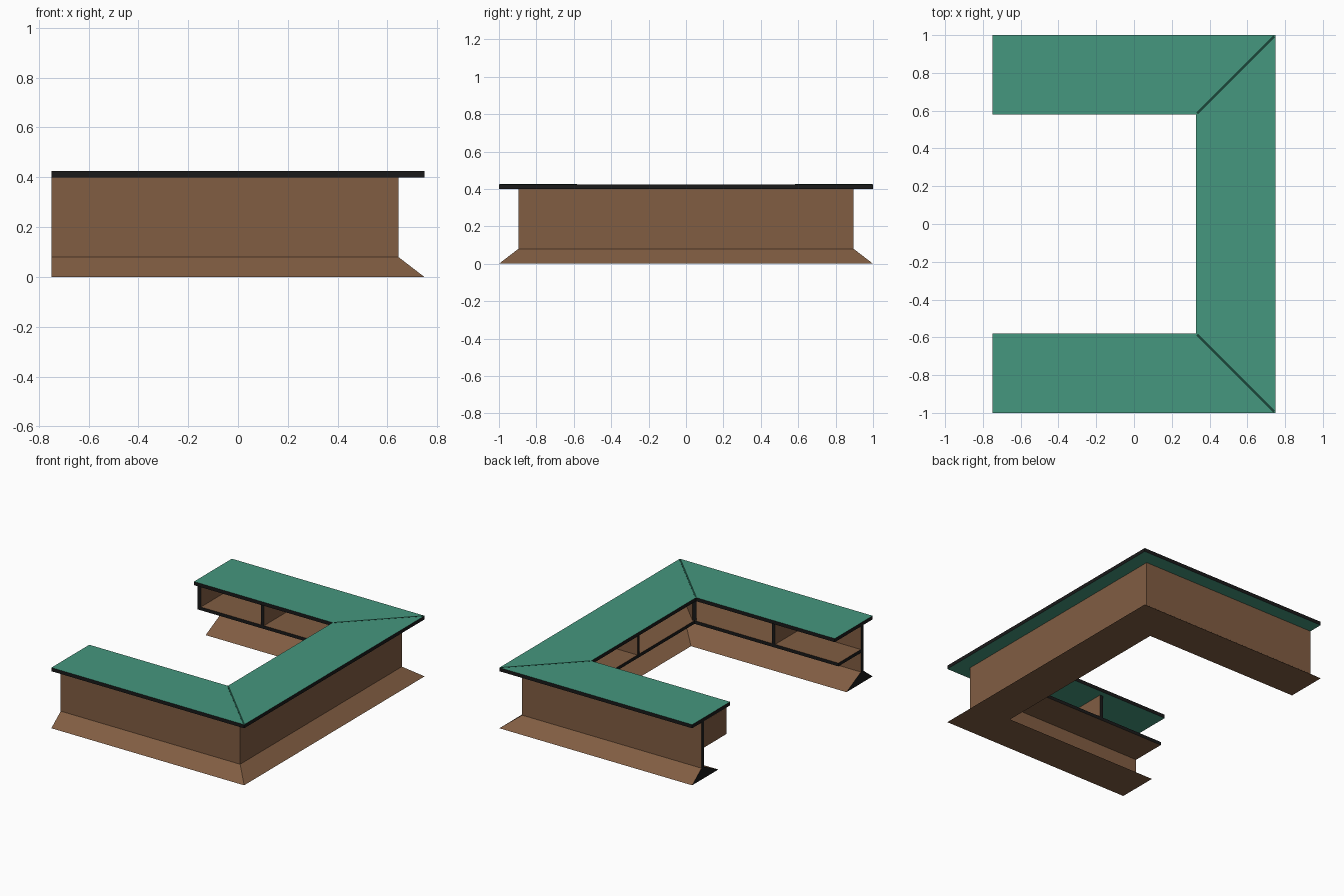
import bpy, bmesh
from mathutils import Vector

if "Cube" in bpy.data.objects:
    bpy.data.objects.remove(bpy.data.objects["Cube"])

X, Y = 0.748, 1.0  # outer half sizes


def mat(name, c):
    m = bpy.data.materials.new(name)
    m.diffuse_color = (*c, 1)
    m.use_nodes = True
    m.node_tree.nodes["Principled BSDF"].inputs["Base Color"].default_value = m.diffuse_color
    return m


brown = mat("brown_wood", (0.22, 0.11, 0.055))
green = mat("green_top", (0.06, 0.31, 0.21))
black = mat("black_edging", (0.01, 0.01, 0.01))
seam_mat = mat("dark_green", (0.01, 0.06, 0.04))


def finish(name, bm, mats):
    bmesh.ops.recalc_face_normals(bm, faces=bm.faces[:])
    me = bpy.data.meshes.new(name)
    bm.to_mesh(me)
    bm.free()
    for m in mats:
        me.materials.append(m)
    ob = bpy.data.objects.new(name, me)
    bpy.context.collection.objects.link(ob)
    return ob


def sweep(name, profile, main, dark_sides=()):
    """Sweep (inward offset, z) profile along the mitred U; ends are black."""
    bm = bmesh.new()
    rings = []
    for sx, sy in ((-1, -1), (1, -1), (1, 1), (-1, 1)):
        rings.append([bm.verts.new((X - d if sx > 0 else -X, sy * (Y - d), z))
                      for d, z in profile])
    n = len(profile)
    for a, b in zip(rings, rings[1:]):
        for i in range(n):
            j = (i + 1) % n
            f = bm.faces.new((a[i], a[j], b[j], b[i]))
            f.material_index = 1 if i in dark_sides else 0
    for r in (rings[0], rings[-1]):
        bm.faces.new(r).material_index = 1
    return finish(name, bm, (main, black))


def upright(name, back, front, z0, z1, t, main, edge):
    """Vertical board between two plan points; the front edge gets its own colour."""
    a, b = Vector((*back, 0)), Vector((*front, 0))
    d = (b - a).normalized()
    s = Vector((-d.y, d.x, 0)) * t / 2
    bm = bmesh.new()
    lo = [bm.verts.new(p + Vector((0, 0, z0))) for p in (a - s, b - s, b + s, a + s)]
    hi = [bm.verts.new(v.co + Vector((0, 0, z1 - z0))) for v in lo]
    bm.faces.new(lo)
    bm.faces.new(hi)
    for i in range(4):
        j = (i + 1) % 4
        bm.faces.new((lo[i], lo[j], hi[j], hi[i])).material_index = int(i == 1)
    return finish(name, bm, (main, edge))


# Counter top with black edging
sweep("counter_top", [(0, 0.4), (0, 0.425), (0.42, 0.425), (0.42, 0.4)], green, (0, 2))
# Outer wall standing on a flared plinth
sweep("wall_and_plinth", [(0, 0), (0.104, 0.08), (0.104, 0.4), (0.13, 0.4),
                          (0.13, 0.08), (0.29, 0)], brown)
# Inner shelf
sweep("shelf", [(0.13, 0.215), (0.13, 0.238), (0.38, 0.238), (0.38, 0.215)], brown, (2,))

# Shelf dividers in both arms, the middle, and the mitred corners
W, F = 0.13, 0.38
for s, side in ((-1, "front"), (1, "back")):
    upright(side + "_arm_divider", (-0.245, s * (Y - W)), (-0.245, s * (Y - F)),
            0.238, 0.4, 0.025, brown, black)
    upright(side + "_corner_divider", (X - W - 0.015, s * (Y - W - 0.015)), (X - F, s * (Y - F)),
            0.238, 0.4, 0.025, brown, black)
    # Mitre seam lines on the top
    upright(side + "_mitre_seam", (X - 0.006, s * (Y - 0.006)), (X - 0.414, s * (Y - 0.414)),
            0.42, 0.426, 0.012, seam_mat, seam_mat)
upright("middle_divider", (X - W, 0), (X - F, 0), 0.238, 0.4, 0.025, brown, black)
upright("end_panel", (-X + 0.0125, Y - W), (-X + 0.0125, Y - F), 0.215, 0.4, 0.026, brown, black)
